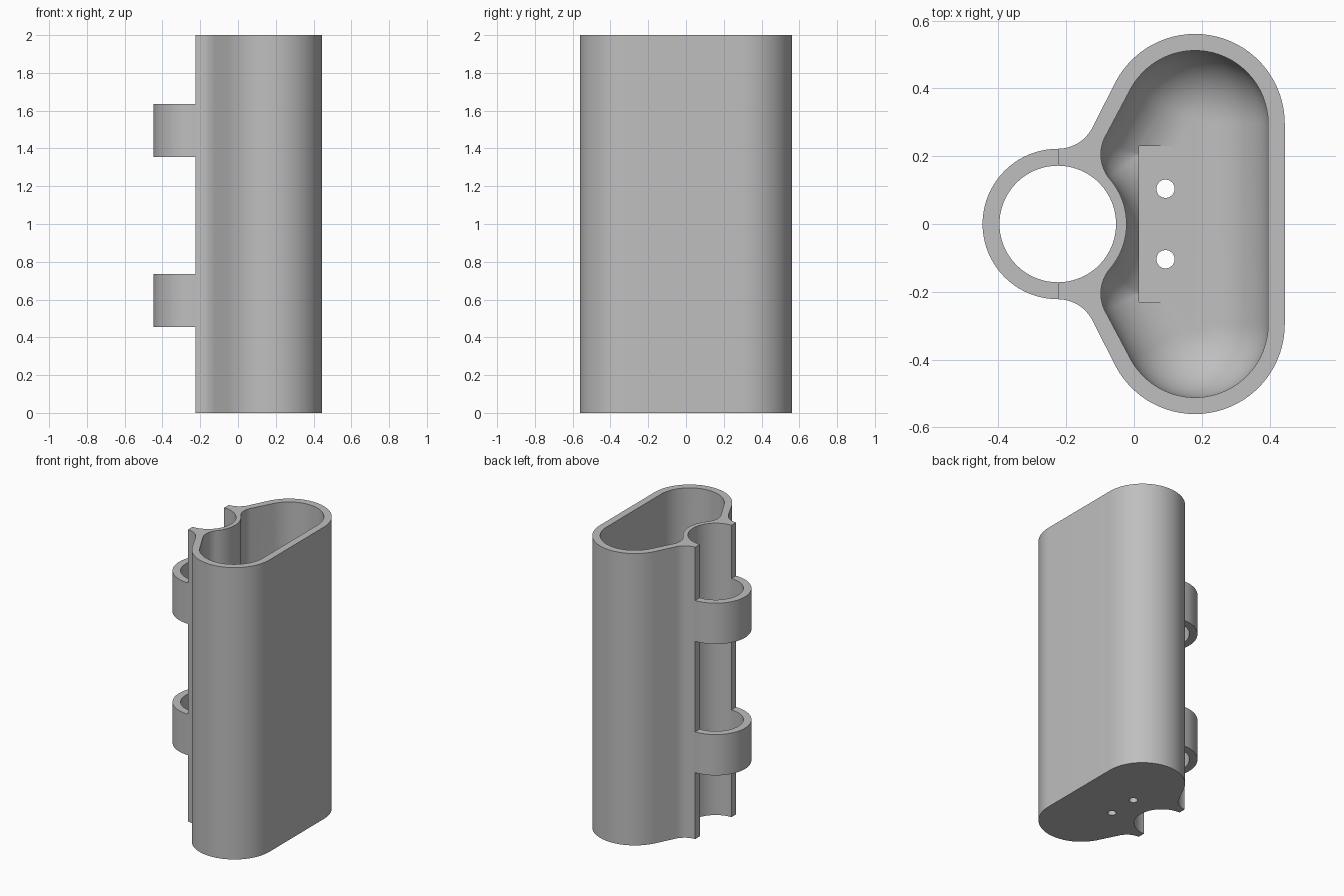
import bpy, bmesh, math

if "Cube" in bpy.data.objects:
    bpy.data.objects.remove(bpy.data.objects["Cube"])

TUBE = (-0.225, 0.0)              # axis of the clipped tube
TUBE_IN, TUBE_OUT = 0.172, 0.222
LOBE = (0.18, 0.296)              # centre of the big rounded ends
LOBE_R, WALL, FLOOR = 0.265, 0.049, 0.05
H = 2.0
FLANK = math.radians(152)         # outward normal of the slanted flank
NX, NY = math.cos(FLANK), math.sin(FLANK)

grey = bpy.data.materials.new("grey")
grey.diffuse_color = (0.52, 0.52, 0.52, 1)
grey.use_nodes = True
grey.node_tree.nodes["Principled BSDF"].inputs["Base Color"].default_value = grey.diffuse_color


def arc(c, r, a0, a1, n):
    return [(c[0] + r * math.cos(a0 + (a1 - a0) * i / n),
             c[1] + r * math.sin(a0 + (a1 - a0) * i / n)) for i in range(n + 1)]


def mirrored(half):
    """Close an upper half profile with its reflection in y."""
    return half + [(x, -y) for x, y in reversed(half) if abs(y) > 1e-6]


def loft(name, rings):
    """Skin a stack of (profile, z) sections and cap both ends."""
    bm = bmesh.new()
    loops = [[bm.verts.new((x, y, z)) for x, y in prof] for prof, z in rings]
    n = len(loops[0])
    for a, b in zip(loops, loops[1:]):
        for i in range(n):
            j = (i + 1) % n
            bm.faces.new((a[i], a[j], b[j], b[i]))
    bm.faces.new(list(reversed(loops[0])))
    bm.faces.new(loops[-1])
    bmesh.ops.recalc_face_normals(bm, faces=bm.faces)
    me = bpy.data.meshes.new(name)
    bm.to_mesh(me)
    bm.free()
    me.materials.append(grey)
    ob = bpy.data.objects.new(name, me)
    bpy.context.collection.objects.link(ob)
    return ob


def activate(ob):
    bpy.ops.object.select_all(action='DESELECT')
    ob.select_set(True)
    bpy.context.view_layer.objects.active = ob


def cut(ob, cutter):
    m = ob.modifiers.new("cut", 'BOOLEAN')
    m.operation, m.solver, m.object = 'DIFFERENCE', 'EXACT', cutter
    activate(ob)
    bpy.ops.object.modifier_apply(modifier=m.name)
    bpy.data.objects.remove(cutter)


def cavity(d):
    """Upper half of the pocket outline, inset by d."""
    tube_r = 0.203 + d
    rho = max(0.113 - d, 0.003)           # corner rounding beside the tube
    lobe_r = LOBE_R - WALL - d
    off = NX * LOBE[0] + NY * LOBE[1] + lobe_r - rho
    # corner centre: on the inset flank line and tangent to the tube wall
    k = off - (NX * TUBE[0] + NY * TUBE[1])
    s = math.sqrt((tube_r + rho) ** 2 - k * k)
    c = (TUBE[0] + k * NX + s * NY, TUBE[1] + k * NY - s * NX)
    a = math.atan2(c[1] - TUBE[1], c[0] - TUBE[0])
    pts = arc(LOBE, lobe_r, 0, FLANK, 28)
    pts += arc(c, rho, FLANK, a + math.pi, 14)
    return pts + arc(TUBE, tube_r, a, 0, 14)[1:]


# Body: rounded ends, slanted flanks, fillets into an open half tube
fr = 0.115
half = arc(LOBE, LOBE_R, 0, FLANK, 32)
half += arc((TUBE[0], TUBE_OUT + fr), fr, FLANK - math.pi, -math.pi / 2, 12)
half += arc(TUBE, TUBE_IN, math.pi / 2, 0, 24)
outline = mirrored(half)
body = loft("body", [(outline, 0), (outline, H)])

# Pocket with a widely rounded floor edge
R = 0.2
rings = []
for i in range(17):
    t = math.radians(2 + 88 * i / 16) if i else 0
    rings.append((mirrored(cavity(R * (1 - math.sin(t)) * 0.99)),
                  FLOOR + R * (1 - math.cos(t))))
rings.append((mirrored(cavity(0)), H + 0.1))
cut(body, loft("pocket_cutter", rings))

# Flat landing in the floor, then two screw holes
landing = [(0.015, -0.23), (0.17, -0.23), (0.17, 0.23), (0.015, 0.23)]
cut(body, loft("landing_cutter", [(landing, FLOOR), (landing, FLOOR + 0.3)]))
for y in (-0.104, 0.104):
    hole = arc((0.093, y), 0.027, 0, 2 * math.pi, 32)[:-1]
    cut(body, loft("hole_cutter", [(hole, -0.1), (hole, FLOOR + 0.1)]))

# Two half-ring clips closing the tube
parts = [body]
clip = (arc(TUBE, TUBE_OUT, math.pi / 2, 3 * math.pi / 2, 40)
        + arc(TUBE, TUBE_IN, 3 * math.pi / 2, math.pi / 2, 40))
for name, z in (("lower_clip", 0.455), ("upper_clip", 1.355)):
    parts.append(loft(name, [(clip, z), (clip, z + 0.28)]))

for ob in parts:
    activate(ob)
    bpy.ops.object.shade_smooth_by_angle(angle=math.radians(30))
